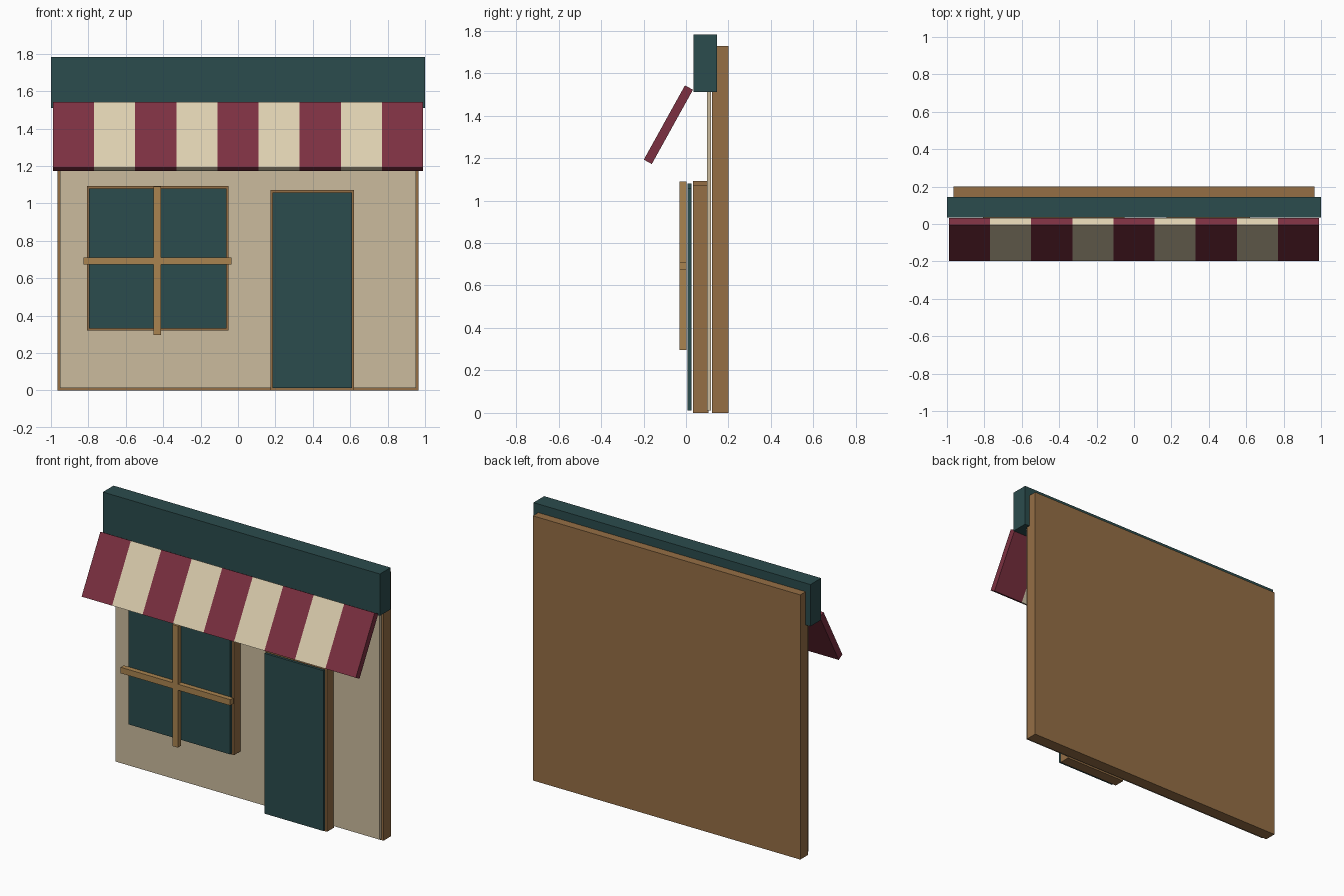
import bpy
import math

if "Cube" in bpy.data.objects:
    bpy.data.objects.remove(bpy.data.objects["Cube"])


def material(name, rgb):
    m = bpy.data.materials.new(name)
    m.diffuse_color = (*rgb, 1)
    m.use_nodes = True
    m.node_tree.nodes["Principled BSDF"].inputs["Base Color"].default_value = m.diffuse_color
    return m


TEAL = material("teal", (0.024, 0.072, 0.074))
RED = material("dark_red", (0.20, 0.03, 0.052))
CREAM = material("cream", (0.72, 0.62, 0.43))
BEIGE = material("beige", (0.60, 0.50, 0.34))
WOOD = material("wood", (0.30, 0.158, 0.06))
LIGHT_WOOD = material("light_wood", (0.40, 0.23, 0.08))


def box(name, x, y, z, mat, tilt=0):
    """Box from (min, max) ranges, optionally tilted about its own x axis."""
    mid = [(a + b) / 2 for a, b in (x, y, z)]
    bpy.ops.mesh.primitive_cube_add(size=1, location=mid, rotation=(tilt, 0, 0))
    ob = bpy.context.object
    ob.name = name
    ob.scale = [b - a for a, b in (x, y, z)]
    ob.data.materials.append(mat)
    return ob


# Wall and its plaster facing
box("back_wall", (-0.965, 0.965), (0.122, 0.2), (0, 1.727), WOOD)
box("wall_facing", (-0.953, 0.953), (0.1, 0.118), (0.012, 1.715), BEIGE)

# Sign board across the top
box("sign_board", (-1, 1), (0.035, 0.145), (1.51, 1.783), TEAL)

# Window and door: solid wooden surround with a thin panel in front
for name, x0, x1, z0, z1 in (("window", -0.807, -0.052, 0.32, 1.092),
                             ("door", 0.175, 0.62, 0, 1.07)):
    box(name + "_frame", (x0, x1), (0.033, 0.105), (z0, z1), WOOD)
    box(name + "_panel", (x0 + 0.01, x1 - 0.01), (0.008, 0.025),
        (z0 + 0.012, z1 - 0.012), TEAL)

# Crossed window bars
box("window_bar_vertical", (-0.451, -0.413), (-0.03, 0.002), (0.297, 1.09), LIGHT_WOOD)
box("window_bar_horizontal", (-0.826, -0.035), (-0.03, 0.002), (0.672, 0.711), LIGHT_WOOD)

# Striped awning: nine tilted slabs
mid_y, mid_z, length, thick = -0.083, 1.357, 0.40, 0.043
tilt = -math.atan2(0.194, 0.35)
stripe = 1.98 / 9
for i in range(9):
    x = -0.99 + i * stripe
    box(f"awning_stripe_{i + 1}", (x, x + stripe),
        (mid_y - thick / 2, mid_y + thick / 2),
        (mid_z - length / 2, mid_z + length / 2),
        CREAM if i % 2 else RED, tilt)
